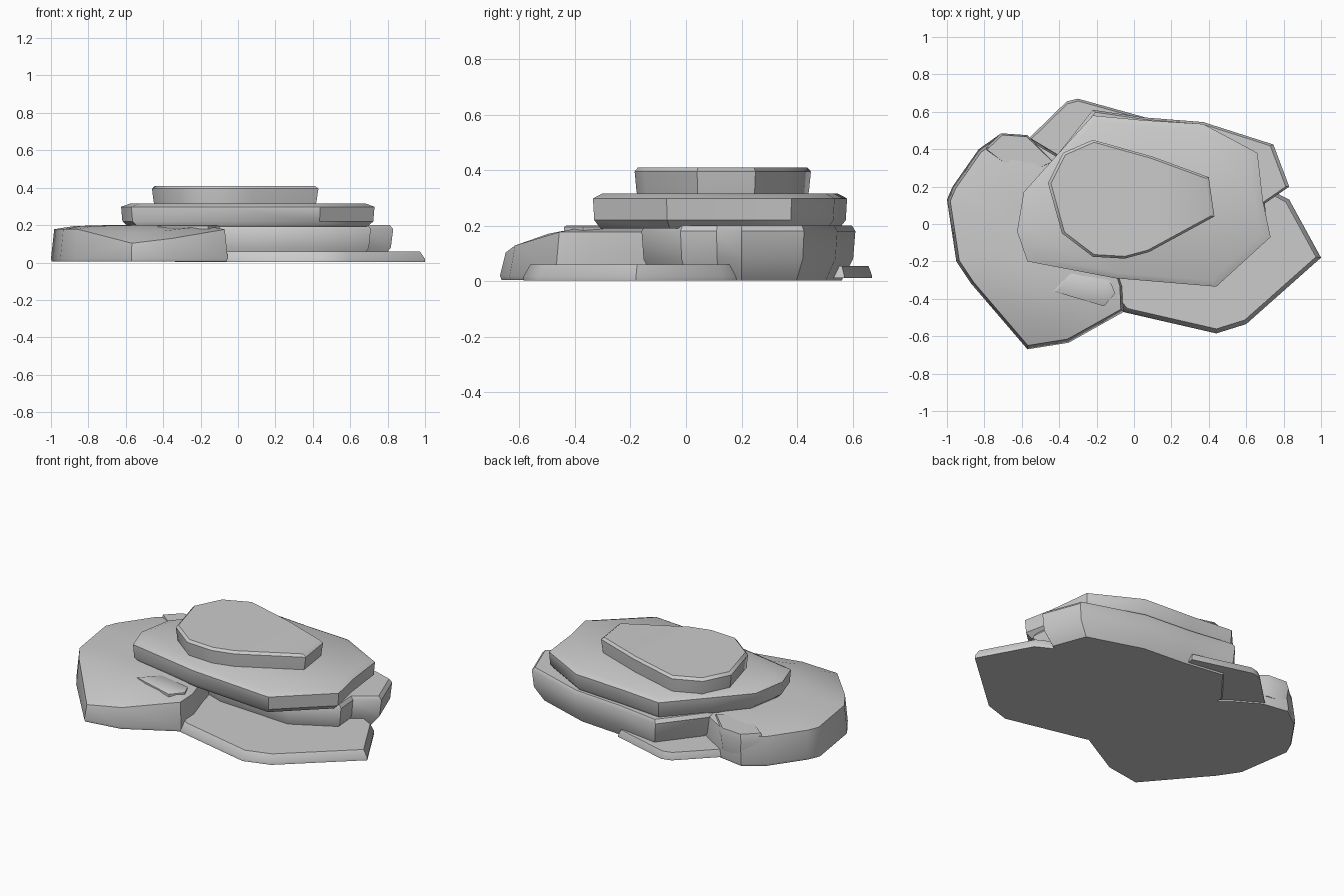
import bpy, bmesh
from math import radians


def slab(name, outline, levels, centre, shape=None):
    """Loft an irregular outline through (height, scale) levels; shape adjusts points."""
    bm = bmesh.new()
    cx, cy = centre
    rings = []
    for z, s in levels:
        ring = []
        for x, y in outline:
            p = (cx + (x - cx) * s, cy + (y - cy) * s, z)
            ring.append(bm.verts.new(shape(*p) if shape else p))
        rings.append(ring)
    n = len(outline)
    for a, b in zip(rings, rings[1:]):
        for i in range(n):
            j = (i + 1) % n
            bm.faces.new((a[i], a[j], b[j], b[i]))
    bm.faces.new(rings[0])
    bm.faces.new(rings[-1])
    bmesh.ops.recalc_face_normals(bm, faces=bm.faces)
    bmesh.ops.triangulate(bm, faces=bm.faces)
    mesh = bpy.data.meshes.new(name)
    bm.to_mesh(mesh)
    bm.free()
    ob = bpy.data.objects.new(name, mesh)
    bpy.context.collection.objects.link(ob)
    bpy.ops.object.select_all(action='DESELECT')
    bpy.context.view_layer.objects.active = ob
    ob.select_set(True)
    bpy.ops.object.shade_smooth_by_angle(angle=radians(40))
    return ob


# thin ledge spreading to the right and front
slab("lower_ledge",
     [(1.0, -0.18), (0.83, 0.13), (0.6, 0.25), (-0.1, 0.3), (-0.3, -0.2),
      (-0.06, -0.47), (0.44, -0.585), (0.6, -0.535)],
     [(0.003, 1), (0.018, 1), (0.06, 0.95)], (0.45, -0.1))

# thin ledge poking out at the back
slab("back_ledge",
     [(0.06, 0.57), (-0.3, 0.67), (-0.36, 0.655), (-0.56, 0.46), (-0.4, 0.1), (0.0, 0.2)],
     [(0.012, 1), (0.02, 1), (0.055, 0.96)], (-0.25, 0.35))


# left boulder, its top falling away to the front
def front_fall(x, y, z):
    if z > 0.1 and y < -0.4:
        z -= 0.3 * (-0.4 - y) * min(1.0, max(0.0, (-0.05 - x) / 0.4))
    return x, y, z


slab("left_boulder",
     [(-1.0, 0.13), (-0.95, -0.2), (-0.87, -0.32), (-0.57, -0.67), (-0.35, -0.635),
      (-0.055, -0.47), (-0.06, -0.34), (-0.12, -0.15), (-0.2, 0.2), (-0.4, 0.37),
      (-0.55, 0.46), (-0.71, 0.485), (-0.83, 0.4), (-0.97, 0.2)],
     [(0.005, 0.99), (0.02, 1), (0.178, 0.965), (0.195, 0.75), (0.2, 0.4)],
     (-0.5, -0.08), front_fall)

# main body under the upper slabs, undercut along the back
slab("middle_boulder",
     [(0.83, 0.2), (0.745, 0.425), (0.37, 0.545), (0.05, 0.57), (-0.22, 0.61),
      (-0.41, 0.37), (-0.4, 0.0), (-0.05, -0.13), (0.45, -0.16), (0.71, -0.02), (0.7, 0.11)],
     [(0.003, 0.88), (0.08, 0.98), (0.18, 1), (0.2, 0.97)], (0.2, 0.2))

# broad second slab with undercut rim
slab("second_slab",
     [(0.73, -0.07), (0.69, 0.12), (0.66, 0.38), (0.37, 0.535), (0.05, 0.555),
      (-0.22, 0.58), (-0.42, 0.36), (-0.59, 0.17), (-0.625, -0.04), (-0.57, -0.2),
      (-0.1, -0.29), (0.44, -0.335)],
     [(0.19, 0.94), (0.22, 0.99), (0.298, 1), (0.315, 0.93)], (0.05, 0.12))

# top slab
slab("top_slab",
     [(0.43, 0.04), (0.4, 0.25), (0.1, 0.36), (-0.22, 0.45), (-0.38, 0.38), (-0.46, 0.22),
      (-0.385, -0.05), (-0.22, -0.175), (-0.05, -0.185), (0.08, -0.15)],
     [(0.29, 0.96), (0.33, 0.98), (0.395, 1), (0.41, 0.96)], (-0.05, 0.12))

# small chip wedged at the front
slab("front_chip",
     [(-0.43, -0.36), (-0.34, -0.26), (-0.13, -0.3), (-0.1, -0.37), (-0.16, -0.44)],
     [(0.1, 1), (0.195, 1), (0.2, 0.9)], (-0.25, -0.35))

# small shard at the back left
slab("back_shard",
     [(-0.8, 0.4), (-0.71, 0.485), (-0.57, 0.475), (-0.42, 0.33), (-0.6, 0.25)],
     [(0.06, 0.9), (0.15, 1), (0.195, 0.92)], (-0.62, 0.37))
